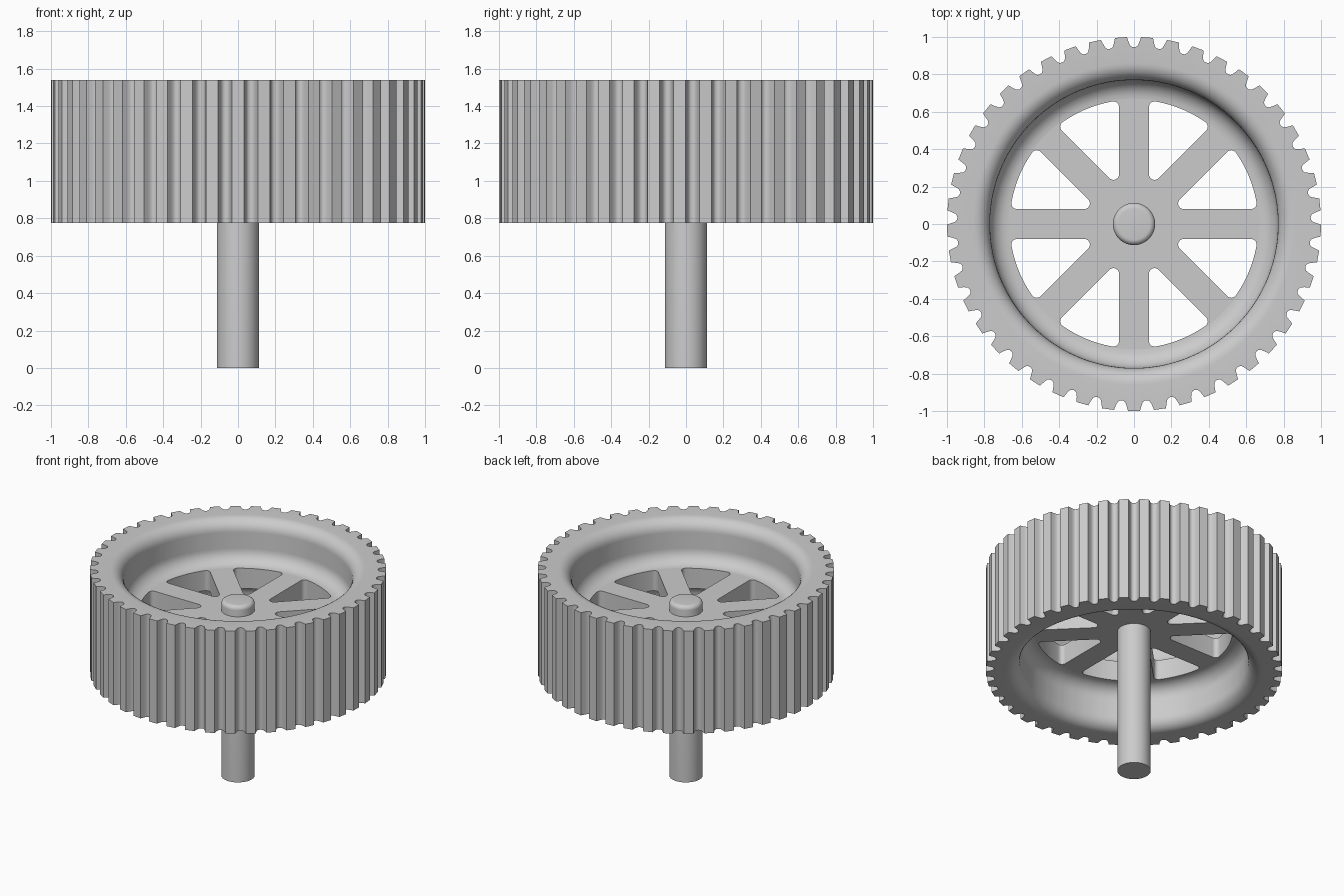
import bpy
import bmesh
from math import sin, cos, asin, radians, pi

cube = bpy.data.objects.get("Cube")
if cube:
    bpy.data.objects.remove(cube, do_unlink=True)

TEETH = 45
Z_LOW, Z_HIGH = 0.775, 1.54
Z_MID = (Z_LOW + Z_HIGH) / 2
HALF = (Z_HIGH - Z_LOW) / 2
WEB_HALF = 0.075
WALL_R = 0.77

steel = bpy.data.materials.new("plain_grey")
steel.use_nodes = True
grey = (0.6, 0.6, 0.6, 1)
steel.diffuse_color = grey
steel.node_tree.nodes["Principled BSDF"].inputs["Base Color"].default_value = grey


def arc(cx, cy, r, start, end, steps):
    """Points on a circular arc, angles in degrees."""
    angles = [radians(start + (end - start) * i / steps) for i in range(steps + 1)]
    return [(cx + r * cos(a), cy + r * sin(a)) for a in angles]


def smooth(obj):
    bpy.ops.object.select_all(action='DESELECT')
    obj.select_set(True)
    bpy.context.view_layer.objects.active = obj
    bpy.ops.object.shade_smooth_by_angle(angle=radians(30))


def build_rings(name, rings, closed):
    """Skin a list of point rings; either loop back to the first or cap the ends."""
    bm = bmesh.new()
    loops = [[bm.verts.new(p) for p in ring] for ring in rings]
    pairs = list(zip(loops, loops[1:]))
    if closed:
        pairs.append((loops[-1], loops[0]))
    else:
        bm.faces.new(loops[0])
        bm.faces.new(loops[-1])
    for a, b in pairs:
        for i in range(len(a)):
            j = (i + 1) % len(a)
            bm.faces.new((a[i], a[j], b[j], b[i]))
    bmesh.ops.recalc_face_normals(bm, faces=bm.faces)
    mesh = bpy.data.meshes.new(name)
    bm.to_mesh(mesh)
    bm.free()
    mesh.materials.append(steel)
    obj = bpy.data.objects.new(name, mesh)
    bpy.context.collection.objects.link(obj)
    smooth(obj)
    return obj


# Toothed outline: half a tooth as (degrees from tooth centre, radius), mirrored
half_tooth = [(1.85, 1.0), (2.35, 0.972), (2.8, 0.954), (3.35, 0.947)]
tooth = [(-a, r) for a, r in reversed(half_tooth)] + half_tooth + [(4, 0.945)]
outline = []
for k in range(TEETH):
    for a, r in tooth:
        outline.append((radians(-90 + k * 360 / TEETH + a), r))

# Rim: upper half of the inside profile, then mirrored for the lower half
lip, fillet = 0.09, 0.1
upper = arc(WALL_R + lip, HALF - lip, lip, 90, 180, 8)
upper += arc(WALL_R - fillet, WEB_HALF + fillet, fillet, 0, -90, 8)
inside = upper + [(r, -z) for r, z in reversed(upper)]
rings = [[(r * cos(a), r * sin(a), z) for a, r in outline] for z in (Z_LOW, Z_HIGH)]
rings += [[(r * cos(a), r * sin(a), Z_MID + h) for a, _ in outline] for r, h in inside]
build_rings("toothed_rim", rings, True)

# Shaft with a rounded top
SHAFT_R, SHAFT_TOP, ROUND = 0.113, 1.31, 0.03
profile = [(SHAFT_R, 0)] + arc(SHAFT_R - ROUND, SHAFT_TOP - ROUND, ROUND, 0, 90, 6)
turns = [2 * pi * i / 64 for i in range(64)]
build_rings("shaft", [[(r * cos(t), r * sin(t), z) for t in turns] for r, z in profile], False)

# Spoked web: a filled disc with eight rounded openings
SPOKES, SPOKE_HALF, HOLE_R, CORNER = 8, 0.08, 0.665, 0.03
sector = 360 / SPOKES
offset, reach = SPOKE_HALF + CORNER, HOLE_R - CORNER
edge = asin(offset / reach) * 180 / pi
apex = offset / sin(radians(sector / 2))


def corner(radius, angle, start, end):
    a = radians(angle)
    return arc(radius * cos(a), radius * sin(a), CORNER, start, end, 6)


opening = corner(reach, edge, -90, edge)
opening += arc(0, 0, HOLE_R, edge, sector - edge, 12)[1:-1]
opening += corner(reach, sector - edge, sector - edge, sector + 90)
opening += corner(apex, sector / 2, sector + 90, 270)

curve = bpy.data.curves.new("spoked_web", 'CURVE')
curve.dimensions = '2D'
curve.fill_mode = 'BOTH'
curve.extrude = WEB_HALF


def add_outline(points):
    spline = curve.splines.new('POLY')
    spline.points.add(len(points) - 1)
    for p, (x, y) in zip(spline.points, points):
        p.co = (x, y, 0, 1)
    spline.use_cyclic_u = True


add_outline(arc(0, 0, WALL_R - fillet + 0.01, 0, 360, 128)[:-1])
for k in range(SPOKES):
    t = radians(k * sector)
    add_outline([(x * cos(t) - y * sin(t), x * sin(t) + y * cos(t)) for x, y in opening])

web = bpy.data.objects.new("spoked_web", curve)
web.location.z = Z_MID
bpy.context.collection.objects.link(web)
curve.materials.append(steel)
bpy.ops.object.select_all(action='DESELECT')
web.select_set(True)
bpy.context.view_layer.objects.active = web
bpy.ops.object.convert(target='MESH')
smooth(bpy.context.view_layer.objects.active)
